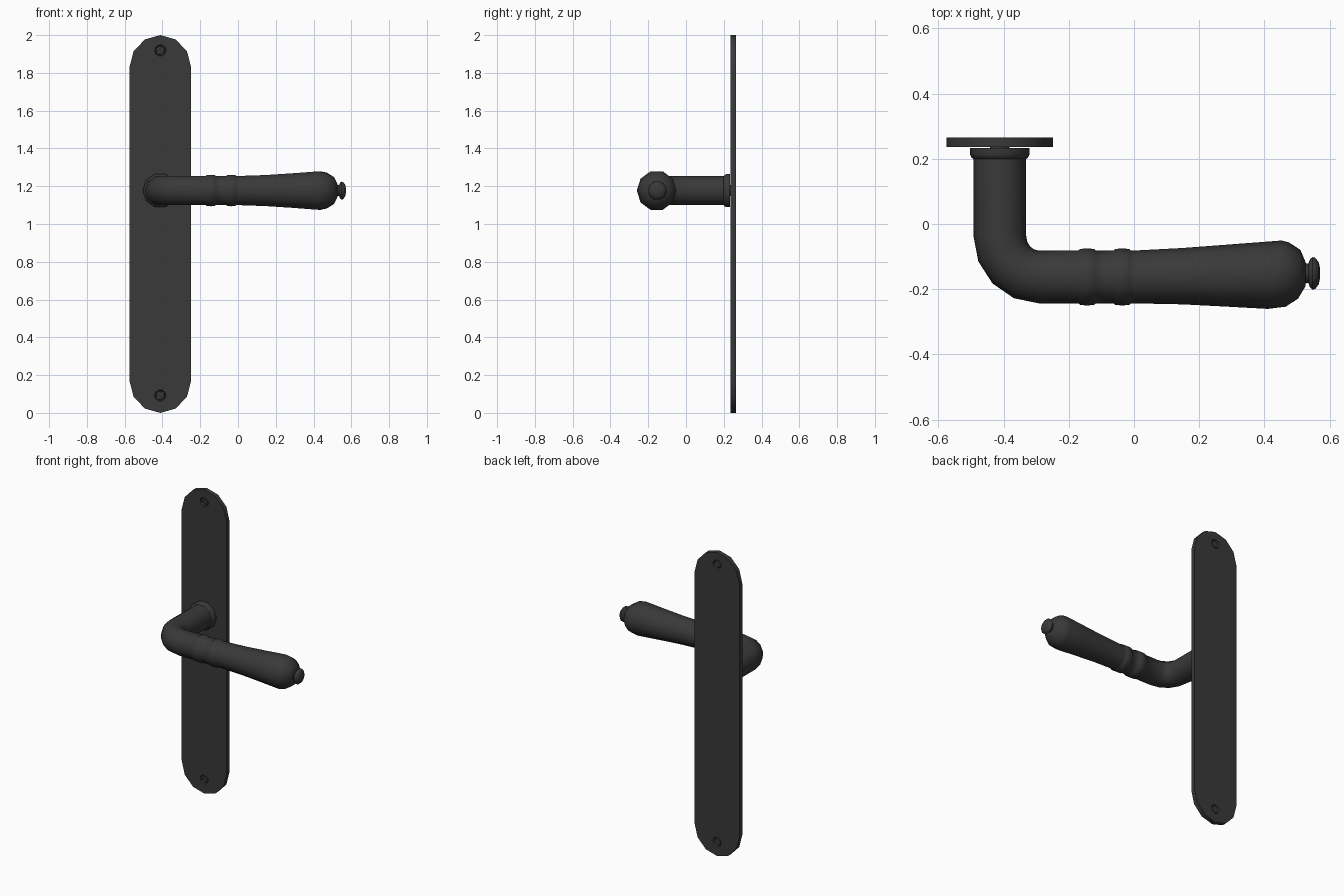
import bpy, bmesh, math
from mathutils import Vector

if "Cube" in bpy.data.objects:
    bpy.data.objects.remove(bpy.data.objects["Cube"])

CX, ROSE_Z, AXIS_Y = -0.4115, 1.177, -0.1625

metal = bpy.data.materials.new("dark_metal")
metal.diffuse_color = (0.041, 0.041, 0.041, 1)
metal.use_nodes = True
metal.node_tree.nodes["Principled BSDF"].inputs["Base Color"].default_value = metal.diffuse_color


def finish(bm, name):
    bmesh.ops.recalc_face_normals(bm, faces=bm.faces)
    me = bpy.data.meshes.new(name)
    bm.to_mesh(me)
    bm.free()
    ob = bpy.data.objects.new(name, me)
    bpy.context.collection.objects.link(ob)
    me.materials.append(metal)
    return ob


def smooth(ob):
    bpy.ops.object.select_all(action='DESELECT')
    ob.select_set(True)
    bpy.context.view_layer.objects.active = ob
    bpy.ops.object.shade_smooth_by_angle(angle=math.radians(40))


def tube(name, stations, sides=10, z=ROSE_Z):
    """Skin rings along stations of (x, y, heading angle in the xy plane, radius)."""
    bm = bmesh.new()
    rings = []
    for x, y, a, r in stations:
        u = Vector((math.sin(a), -math.cos(a), 0))
        ring = []
        for i in range(sides):
            t = 2 * math.pi * i / sides
            ring.append(bm.verts.new(Vector((x, y, z)) + u * r * math.cos(t)
                                     + Vector((0, 0, r * math.sin(t)))))
        rings.append(ring)
    for a, b in zip(rings, rings[1:]):
        for i in range(sides):
            j = (i + 1) % sides
            bm.faces.new((a[i], a[j], b[j], b[i]))
    bm.faces.new(rings[0])
    bm.faces.new(rings[-1])
    return finish(bm, name)


def cut(ob, cutter):
    cutter.hide_render = True
    m = ob.modifiers.new("cut", 'BOOLEAN')
    m.operation, m.object, m.solver = 'DIFFERENCE', cutter, 'EXACT'
    bpy.context.view_layer.objects.active = ob
    bpy.ops.object.modifier_apply(modifier=m.name)
    bpy.data.objects.remove(cutter)


BACK = -math.pi / 2   # heading towards the viewer (-y)

# back plate with faceted round ends
bm = bmesh.new()
outline = []
for zc, start in ((1.828, 0), (0.172, math.pi)):
    for i in range(7):
        t = start + math.pi * i / 6
        outline.append(bm.verts.new((CX + 0.1635 * math.cos(t), 0.265, zc + 0.172 * math.sin(t))))
face = bm.faces.new(outline)
ext = bmesh.ops.extrude_face_region(bm, geom=[face])
bmesh.ops.translate(bm, vec=(0, -0.029, 0),
                    verts=[v for v in ext["geom"] if isinstance(v, bmesh.types.BMVert)])
plate = finish(bm, "back_plate")

# holes countersunk from both sides, with recessed slotted screws
for label, z in (("top", 1.918), ("bottom", 0.092)):
    cut(plate, tube("hole", [(CX, 0.274, BACK, 0.034), (CX, 0.2505, BACK, 0.025),
                             (CX, 0.227, BACK, 0.034)], z=z))
    screw = tube(label + "_screw", [(CX, 0.261, BACK, 0.021), (CX, 0.256, BACK, 0.0255),
                                    (CX, 0.242, BACK, 0.0255), (CX, 0.237, BACK, 0.022)], z=z)
    bpy.ops.mesh.primitive_cube_add(size=1, location=(CX, 0.237, z), rotation=(0, -math.pi / 4, 0))
    slot = bpy.context.object
    slot.scale = (0.08, 0.024, 0.014)
    bpy.context.view_layer.update()
    cut(screw, slot)
    smooth(screw)
smooth(plate)

# lever in one skin: collar, neck, elbow, two beads, swelling grip
NX = CX - 0.0005
lever = [(NX, 0.236, BACK, 0.03), (NX, 0.2335, BACK, 0.03), (NX, 0.2335, BACK, 0.092),
         (NX, 0.214, BACK, 0.092), (NX, 0.204, BACK, 0.087), (NX, 0.199, BACK, 0.080)]
RX, RY = 0.12, 0.127
for i in range(5):
    t = math.pi + math.pi / 2 * i / 4
    lever.append((NX + RX + RX * math.cos(t), AXIS_Y + RY + RY * math.sin(t), t + math.pi / 2, 0.081))
for c in (-0.144, -0.036):
    for d, r in ((-0.027, 0.081), (-0.021, 0.086), (0, 0.0875), (0.021, 0.086), (0.027, 0.081)):
        lever.append((c + d, AXIS_Y, 0, r))
for x, tilt, r in ((0.0, 0, 0.081), (0.15, 0, 0.0865), (0.29, -0.1, 0.096), (0.432, -0.2, 0.107),
                   (0.47, -0.05, 0.099), (0.507, -0.05, 0.075), (0.527, 0, 0.036)):
    lever.append((x, AXIS_Y + 0.016 * x, tilt, r))
smooth(tube("lever", lever))

# end knob
smooth(tube("end_knob", [(x, AXIS_Y + 0.011, 0, r) for x, r in (
    (0.52, 0.034), (0.53, 0.03), (0.535, 0.03), (0.54, 0.043), (0.548, 0.05),
    (0.556, 0.048), (0.567, 0.034), (0.571, 0.015))]))
